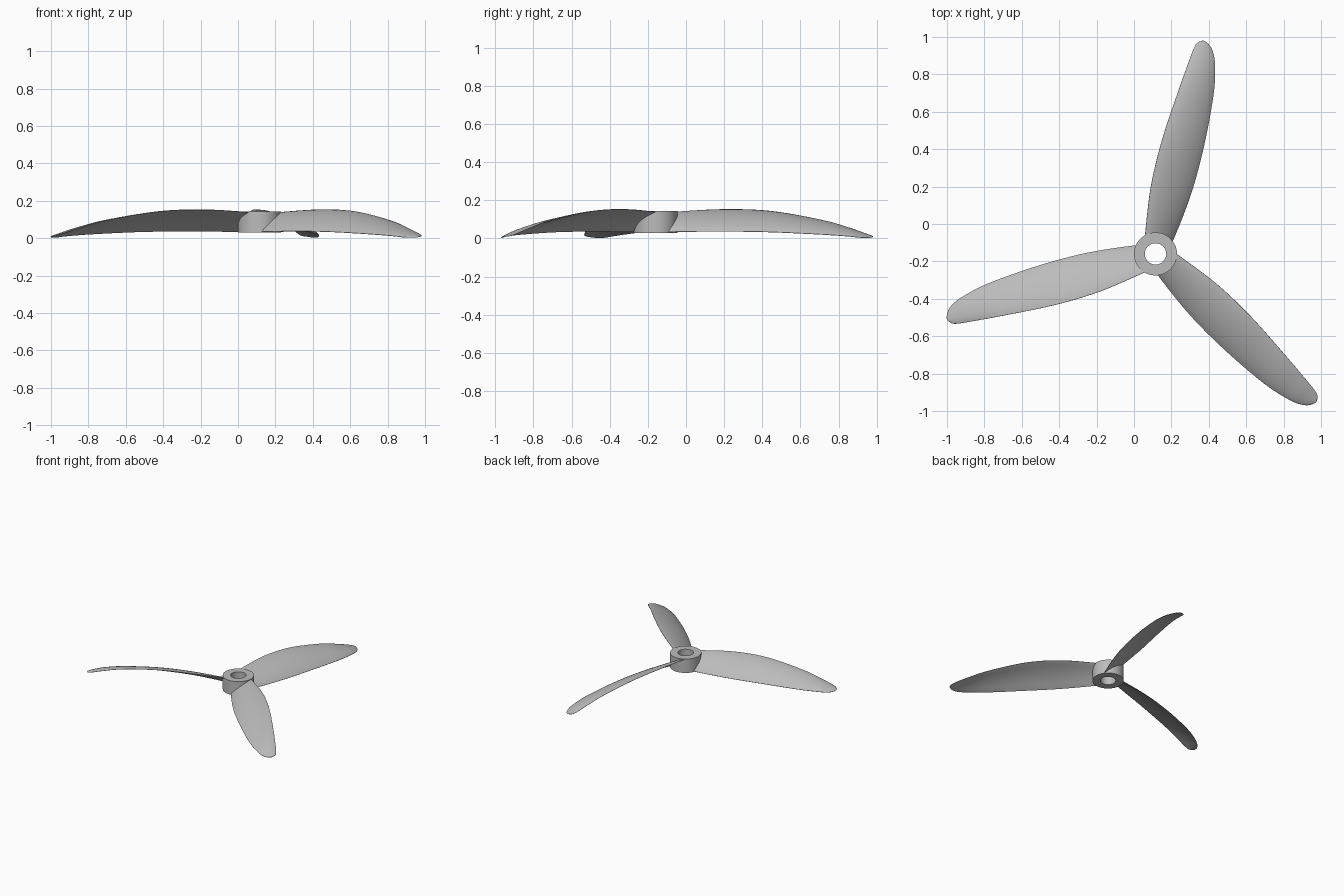
import bpy, bmesh, math
from mathutils import Vector, Matrix

cube = bpy.data.objects.get("Cube")
if cube:
    bpy.data.objects.remove(cube, do_unlink=True)

HUB = Vector((0.115, -0.16, 0))

grey = bpy.data.materials.new("plain grey")
grey.use_nodes = True
grey.diffuse_color = (0.5, 0.5, 0.5, 1)
grey.node_tree.nodes["Principled BSDF"].inputs["Base Color"].default_value = grey.diffuse_color


def make_object(name, bm, angle):
    bmesh.ops.recalc_face_normals(bm, faces=bm.faces)
    mesh = bpy.data.meshes.new(name)
    bm.to_mesh(mesh)
    bm.free()
    mesh.materials.append(grey)
    obj = bpy.data.objects.new(name, mesh)
    bpy.context.collection.objects.link(obj)
    bpy.ops.object.select_all(action='DESELECT')
    obj.select_set(True)
    bpy.context.view_layer.objects.active = obj
    bpy.ops.object.shade_smooth_by_angle(angle=math.radians(angle))
    return obj


def bridge(bm, loop_a, loop_b):
    for i in range(len(loop_a)):
        j = (i + 1) % len(loop_a)
        bm.faces.new((loop_a[i], loop_a[j], loop_b[j], loop_b[i]))


def smooth_path(points, steps):
    """Catmull-Rom curve through the points."""
    path = []
    for i in range(len(points) - 1):
        a, b, c = points[max(i - 1, 0)], points[i], points[i + 1]
        d = points[min(i + 2, len(points) - 1)]
        for s in range(steps):
            t = s / steps
            path.append(0.5 * (2 * b + (c - a) * t + (2 * a - 5 * b + 4 * c - d) * t * t
                               + (3 * b - a - 3 * c + d) * t ** 3))
    return path + [points[-1]]


# Hub: a ring section spun round the shaft axis
bm = bmesh.new()
profile = [(0.057, 0.03), (0.115, 0.03), (0.115, 0.143), (0.057, 0.143)]
rings = []
for k in range(64):
    turn = Matrix.Rotation(math.tau * k / 64, 3, 'Z')
    rings.append([bm.verts.new(HUB + turn @ Vector((r, 0, z))) for r, z in profile])
for k in range(len(rings)):
    bridge(bm, rings[k - 1], rings[k])
make_object("hub", bm, 30)

# Blade edges from root to tip, measured from the shaft axis
high_edge = [(-.06, .07, .135), (-.055, .11, .14), (-.025, .36, .153), (.035, .61, .143),
             (.125, .88, .095), (.175, 1.02, .053), (.205, 1.1, .025), (.225, 1.13, .014),
             (.25, 1.14, .01)]
low_edge = [(.07, .045, .032), (.095, .075, .034), (.19, .32, .037), (.26, .58, .034),
            (.31, .85, .022), (.318, 1, .012), (.31, 1.07, .005), (.29, 1.115, .004),
            (.26, 1.14, .008)]
high_path = smooth_path([Vector(p) for p in high_edge], 6)
low_path = smooth_path([Vector(p) for p in low_edge], 6)
ACROSS = 12


def blade_section(high, low):
    """Thin cambered loop from the high edge over the top and back underneath."""
    chord = low - high
    normal = Vector((-chord.z, 0, chord.x)).normalized()
    top, under = [], []
    for i in range(ACROSS + 1):
        t = i / ACROSS
        arch = 4 * t * (1 - t)
        middle = high + chord * t + normal * arch * 0.06 * chord.length
        half = normal * (0.001 + min(0.006, 0.04 * chord.length) * math.sqrt(arch))
        top.append(middle + half)
        under.append(middle - half)
    return top + under[::-1]


# Three equal blades about the hub
for name, angle in (("back_blade", 0), ("right_blade", 120), ("left_blade", 240)):
    bm = bmesh.new()
    turn = Matrix.Rotation(math.radians(angle), 3, 'Z')
    loops = [[bm.verts.new(HUB + turn @ p) for p in blade_section(h, l)]
             for h, l in zip(high_path, low_path)]
    for a, b in zip(loops, loops[1:]):
        bridge(bm, a, b)
    bm.faces.new(loops[0])
    bm.faces.new(loops[-1])
    make_object(name, bm, 50)
